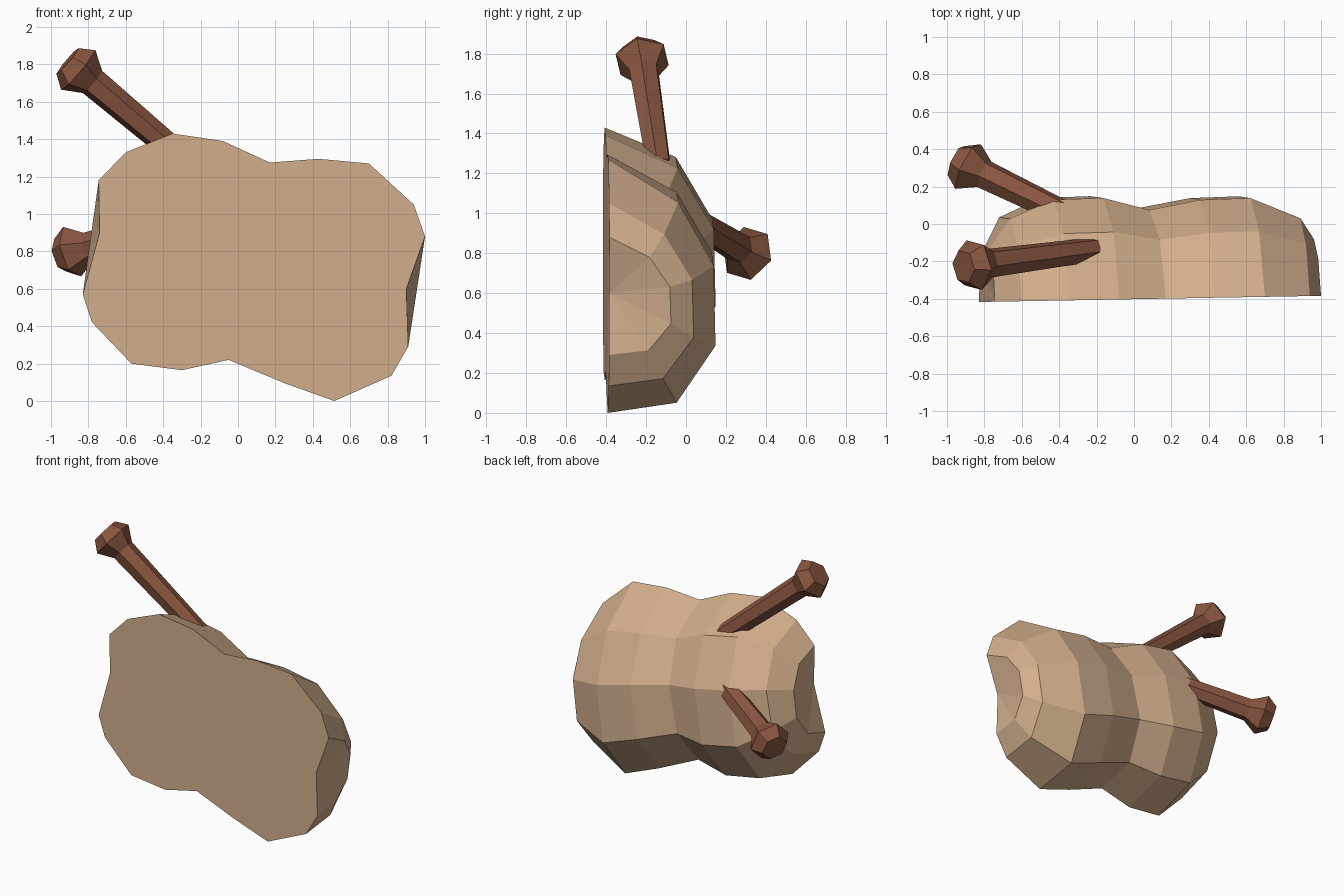
import bpy, bmesh, math
from mathutils import Vector

if "Cube" in bpy.data.objects:
    bpy.data.objects.remove(bpy.data.objects["Cube"])

def material(name, rgb):
    m = bpy.data.materials.new(name)
    m.diffuse_color = (*rgb, 1)
    m.use_nodes = True
    m.node_tree.nodes["Principled BSDF"].inputs["Base Color"].default_value = m.diffuse_color
    return m

TAN = material("tan", (0.65, 0.43, 0.265))
BROWN = material("brown", (0.25, 0.092, 0.05))

def finish(bm, name, mat):
    bmesh.ops.recalc_face_normals(bm, faces=bm.faces)
    me = bpy.data.meshes.new(name)
    bm.to_mesh(me)
    bm.free()
    me.materials.append(mat)
    ob = bpy.data.objects.new(name, me)
    bpy.context.collection.objects.link(ob)
    return ob

def front_y(x):
    return -0.402 + 0.018 * x

# Lumpy half body: tilted half rings from left pole to right pole
# each ring: top x, top z, bottom x, bottom z, depth
RINGS = [(-0.745, 1.18, -0.83, 0.57, 0.29), (-0.60, 1.33, -0.78, 0.42, 0.45),
         (-0.35, 1.43, -0.57, 0.20, 0.55), (-0.08, 1.39, -0.30, 0.165, 0.555),
         (0.17, 1.275, -0.05, 0.22, 0.485), (0.43, 1.295, 0.25, 0.095, 0.535),
         (0.70, 1.27, 0.515, 0.0, 0.54), (0.94, 1.05, 0.82, 0.135, 0.425),
         (1.0, 0.88, 0.91, 0.29, 0.31)]
POLES = [(-0.74, 0.90), (0.90, 0.60)]
DROP = [0, 0.095, 0.345, 0.66, 0.90, 1]      # position from top to bottom
BULGE = [0, 0.65, 0.98, 1.0, 0.64, 0]        # share of the depth

bm = bmesh.new()
rows = []
for i, (xt, zt, xb, zb, d) in enumerate(RINGS):
    s = 0.075 * min(1, i / 6)                # rings twist toward the right end
    row = []
    for k, (t, b) in enumerate(zip(DROP, BULGE)):
        if 0 < k < 5:
            t += s * (0.8 if k == 4 else 1)
        x = xt + (xb - xt) * t
        row.append(bm.verts.new((x, front_y(x) + d * b, zt + (zb - zt) * t)))
    rows.append(row)
left, right = [bm.verts.new((x, front_y(x), z)) for x, z in POLES]
for a, b in zip(rows, rows[1:]):
    for k in range(5):
        bm.faces.new((a[k], a[k + 1], b[k + 1], b[k]))
for pole, row in ((left, rows[0]), (right, rows[-1])):
    for k in range(5):
        bm.faces.new((pole, row[k], row[k + 1]))
# flat cut front
bm.faces.new([left] + [r[0] for r in rows] + [right] + [r[5] for r in reversed(rows)])
finish(bm, "body", TAN)

# Six-sided pegs with flared heads
def peg(name, shoulder, direction, length, turn):
    o, d = Vector(shoulder), Vector(direction).normalized()
    u = d.cross(Vector((0, 0, 1))).normalized()
    v = d.cross(u)
    bm = bmesh.new()
    rings = []
    for dist, r in ((-length, 0.066), (0, 0.08), (0.10, 0.142), (0.175, 0.092)):
        rings.append([bm.verts.new(o + d * dist + r * (
            math.cos(a) * u + math.sin(a) * v))
            for a in (turn + k * math.pi / 3 for k in range(6))])
    for a, b in zip(rings, rings[1:]):
        for k in range(6):
            n = (k + 1) % 6
            bm.faces.new((a[k], a[n], b[n], b[k]))
    bm.faces.new(rings[0])
    bm.faces.new(rings[-1])
    finish(bm, name, BROWN)

peg("upper_peg", (-0.778, -0.21, 1.706), (-0.76, -0.10, 0.64), 0.74, math.radians(15))
peg("back_peg", (-0.80, 0.265, 0.825), (-0.865, 0.42, -0.26), 0.60, math.radians(15))
